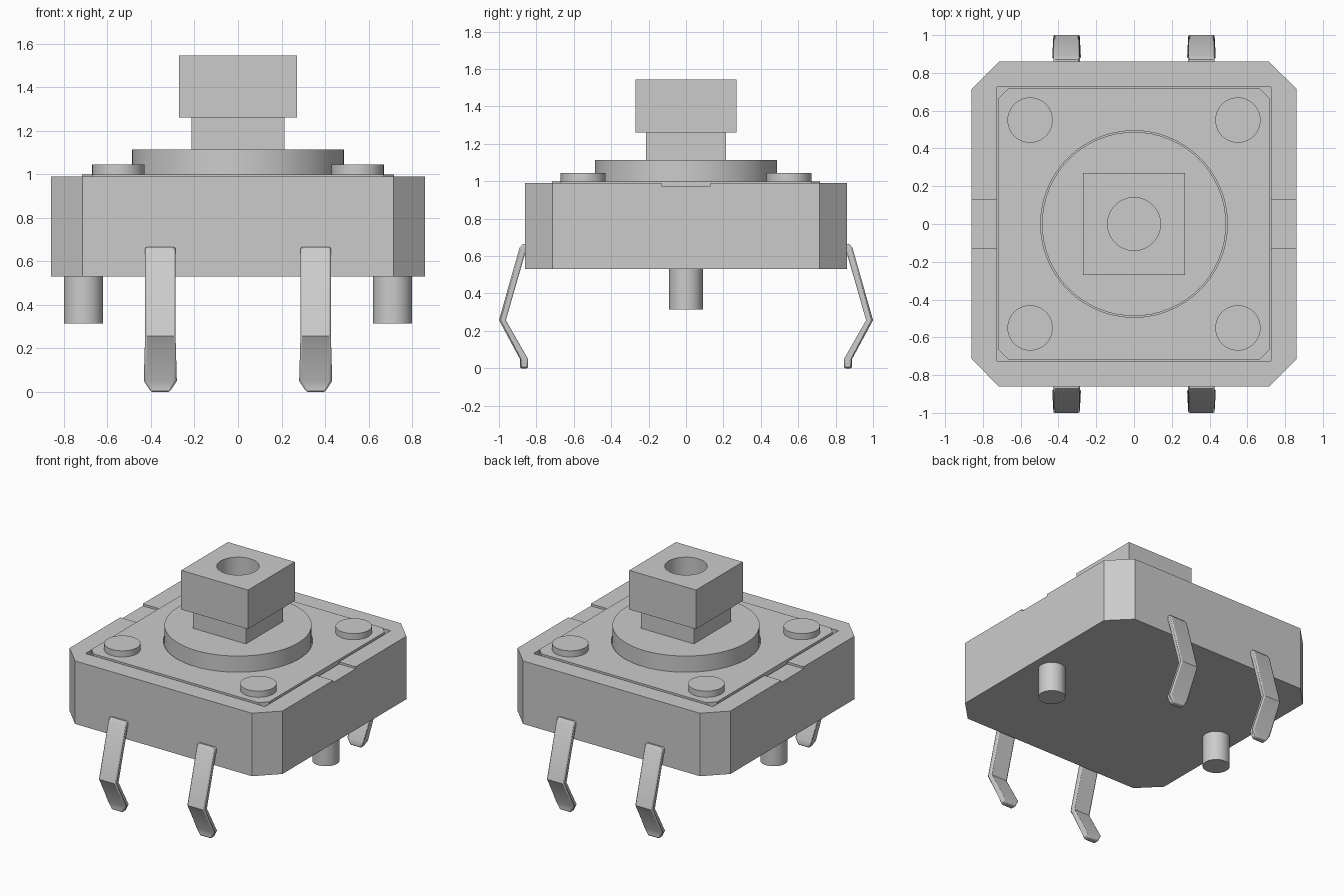
import bpy, bmesh, math
from mathutils import Vector

cube = bpy.data.objects.get("Cube")
if cube:
    bpy.data.objects.remove(cube, do_unlink=True)

grey = bpy.data.materials.new("light_grey")
grey.use_nodes = True
colour = (0.6, 0.6, 0.6, 1)
grey.diffuse_color = colour
grey.node_tree.nodes["Principled BSDF"].inputs["Base Color"].default_value = colour


def prism(name, outline, direction, smooth=False):
    """Extrude a closed outline of 3D points along a direction."""
    bm = bmesh.new()
    face = bm.faces.new([bm.verts.new(p) for p in outline])
    ext = bmesh.ops.extrude_face_region(bm, geom=[face])["geom"]
    verts = [g for g in ext if isinstance(g, bmesh.types.BMVert)]
    bmesh.ops.translate(bm, vec=direction, verts=verts)
    bmesh.ops.recalc_face_normals(bm, faces=bm.faces)
    mesh = bpy.data.meshes.new(name)
    bm.to_mesh(mesh)
    bm.free()
    mesh.materials.append(grey)
    obj = bpy.data.objects.new(name, mesh)
    bpy.context.collection.objects.link(obj)
    if smooth:
        shade(obj)
    return obj


def activate(obj):
    bpy.ops.object.select_all(action="DESELECT")
    obj.select_set(True)
    bpy.context.view_layer.objects.active = obj


def shade(obj):
    activate(obj)
    bpy.ops.object.shade_smooth_by_angle(angle=math.radians(35))


def block(name, hx, hy, z0, z1, cut=0, x=0):
    """Box with optional chamfered vertical corners."""
    if cut:
        pts = [(hx, hy - cut), (hx - cut, hy), (cut - hx, hy), (-hx, hy - cut),
               (-hx, cut - hy), (cut - hx, -hy), (hx - cut, -hy), (hx, cut - hy)]
    else:
        pts = [(hx, hy), (-hx, hy), (-hx, -hy), (hx, -hy)]
    return prism(name, [(x + a, b, z0) for a, b in pts], (0, 0, z1 - z0))


def cylinder(name, r, z0, z1, x=0, y=0, n=64):
    ring = [(x + r * math.cos(math.tau * i / n), y + r * math.sin(math.tau * i / n), z0)
            for i in range(n)]
    return prism(name, ring, (0, 0, z1 - z0), True)


def carve(obj, cutter):
    """Subtract a cutter and discard it."""
    mod = obj.modifiers.new("carve", "BOOLEAN")
    mod.operation, mod.solver, mod.object = "DIFFERENCE", "EXACT", cutter
    activate(obj)
    bpy.ops.object.modifier_apply(modifier=mod.name)
    bpy.data.objects.remove(cutter, do_unlink=True)


# Housing with a shallow recess and a notch in each side rim
housing = block("housing", 0.86, 0.86, 0.53, 0.99, 0.145)
carve(housing, block("recess_cutter", 0.725, 0.725, 0.96, 1.1))
for side in (-1, 1):
    carve(housing, block("notch_cutter", 0.1, 0.13, 0.975, 1.1, x=side * 0.81))

# Cover plate with a round opening
cover = block("cover_plate", 0.717, 0.717, 0.955, 1.0, 0.05)
carve(cover, cylinder("opening_cutter", 0.494, 0.9, 1.1))
shade(cover)

# Plunger
cylinder("plunger_disc", 0.487, 0.94, 1.115)
block("plunger_stem", 0.213, 0.213, 1.1, 1.27)
cap = block("plunger_cap", 0.27, 0.27, 1.26, 1.545)
carve(cap, cylinder("bore_cutter", 0.14, 1.265, 1.7))
shade(cap)

# Rivets on the cover
for x, sx in ((-0.55, "right"), (0.55, "left")):
    for y, sy in ((-0.55, "front"), (0.55, "back")):
        cylinder(f"rivet_{sy}_{sx}", 0.12, 0.99, 1.045, x, y, 48)

# Locating pegs underneath
for x, sx in ((-0.71, "right"), (0.71, "left")):
    cylinder(f"peg_{sx}", 0.09, 0.315, 0.55, x, 0, 40)

# Bent legs with tapered tips: (distance from centre, height)
LEG = [(0.83, 0.665), (0.872, 0.665), (0.89, 0.645), (1.0, 0.257), (0.888, 0.05),
       (0.888, 0), (0.845, 0), (0.845, 0.05), (0.963, 0.257), (0.86, 0.615), (0.83, 0.625)]
for x, sx in ((-0.357, "right"), (0.357, "left")):
    for s, sy in ((-1, "front"), (1, "back")):
        leg = prism(f"leg_{sy}_{sx}", [(x - 0.07, s * d, z) for d, z in LEG], (0.14, 0, 0))
        for v in leg.data.vertices:
            if v.co.z < 0.02:
                v.co.x = x + (v.co.x - x) * 0.62
        bevel = leg.modifiers.new("rounded_edges", "BEVEL")
        bevel.width, bevel.segments = 0.008, 2
        bevel.limit_method, bevel.angle_limit = "ANGLE", math.radians(50)
        shade(leg)
